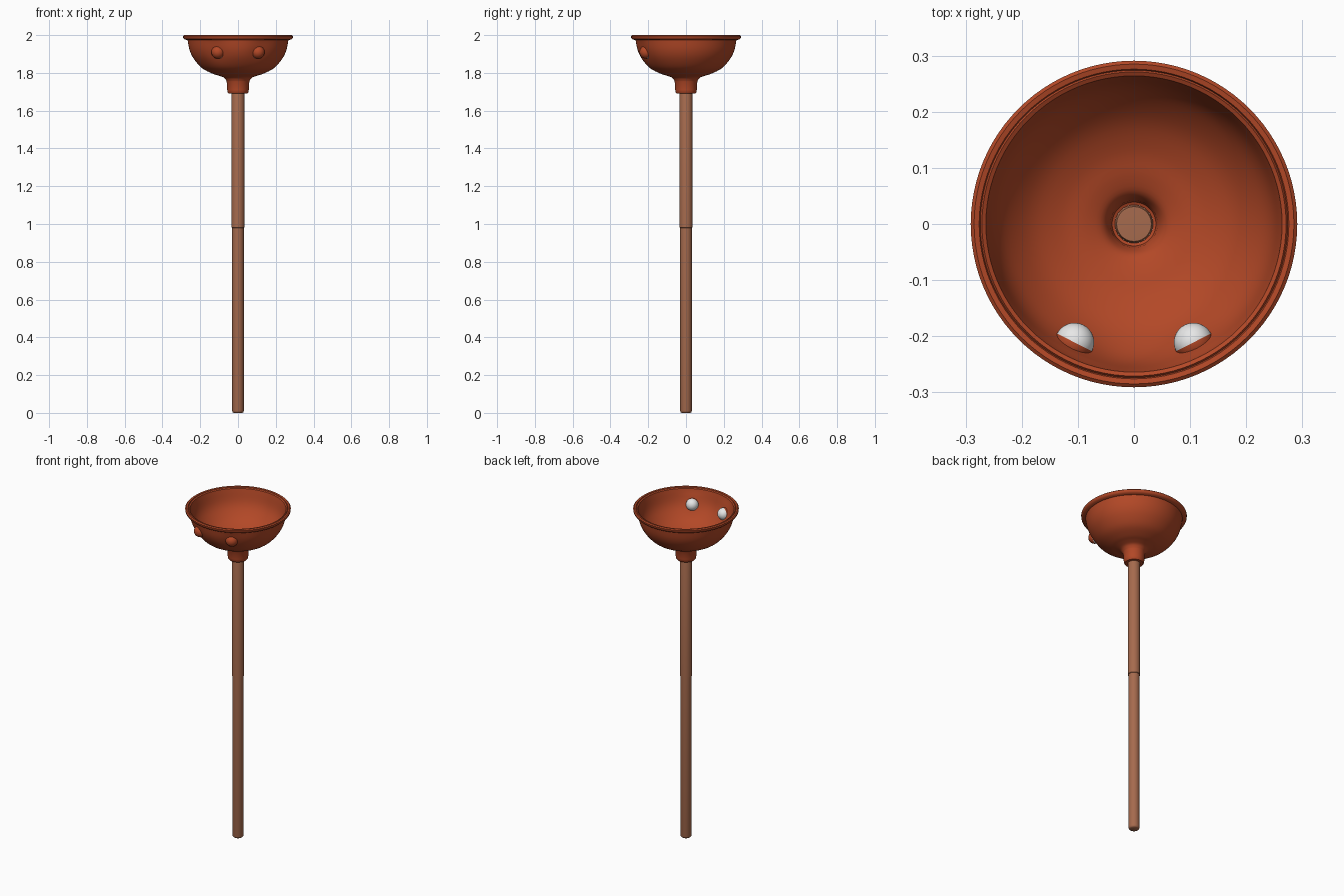
import bpy, bmesh, math
from mathutils import Vector

if "Cube" in bpy.data.objects:
    bpy.data.objects.remove(bpy.data.objects["Cube"])


def material(name, rgb):
    mat = bpy.data.materials.new(name)
    mat.use_nodes = True
    mat.diffuse_color = (*rgb, 1)
    mat.node_tree.nodes["Principled BSDF"].inputs["Base Color"].default_value = (*rgb, 1)
    return mat


rubber = material("red rubber", (0.45, 0.065, 0.02))
wood = material("brown wood", (0.38, 0.145, 0.075))
white = material("eye white", (0.8, 0.8, 0.8))


def finish(name, bm, mats, angle=40):
    mesh = bpy.data.meshes.new(name)
    bm.to_mesh(mesh)
    bm.free()
    for mat in mats:
        mesh.materials.append(mat)
    obj = bpy.data.objects.new(name, mesh)
    bpy.context.collection.objects.link(obj)
    bpy.ops.object.select_all(action="DESELECT")
    obj.select_set(True)
    bpy.context.view_layer.objects.active = obj
    bpy.ops.object.shade_smooth_by_angle(angle=math.radians(angle))
    return obj


def smooth_path(points, steps=4):
    # Catmull-Rom curve through the profile points
    pts = [Vector(p) for p in points]
    pts = [pts[0]] + pts + [pts[-1]]
    out = []
    for a, b, c, d in zip(pts, pts[1:], pts[2:], pts[3:]):
        for i in range(steps):
            t = i / steps
            out.append(b + (c - a) * t / 2 + (a * 2 - b * 5 + c * 4 - d) * t * t / 2
                       + (b * 3 - a - c * 3 + d) * t ** 3 / 2)
    return out + [pts[-1]]


def lathe(profile, sides):
    # Spin a (radius, height) profile around the z axis
    bm = bmesh.new()
    verts = [bm.verts.new((r, 0, z)) for r, z in profile]
    edges = [bm.edges.new(pair) for pair in zip(verts, verts[1:])]
    bmesh.ops.spin(bm, geom=verts + edges, cent=(0, 0, 0), axis=(0, 0, 1),
                   angle=math.tau, steps=sides)
    bmesh.ops.remove_doubles(bm, verts=bm.verts, dist=0.0001)
    bmesh.ops.recalc_face_normals(bm, faces=bm.faces)
    return bm


# Rubber cup: collar, outer bowl, rolled rim with groove, inner bowl, socket
collar = [(0.034, 1.69), (0.05, 1.69), (0.055, 1.697), (0.057, 1.71)]
outer = [(0.06, 1.755), (0.073, 1.774), (0.1, 1.785), (0.135, 1.796), (0.19, 1.825),
         (0.233, 1.873), (0.256, 1.92), (0.267, 1.974)]
rim = [(0.283, 1.977), (0.29, 1.985), (0.291, 1.995), (0.285, 2.0),
       (0.276, 1.998), (0.274, 1.993), (0.271, 1.997), (0.264, 1.993)]
inner = [(0.26, 1.975), (0.247, 1.92), (0.224, 1.878), (0.182, 1.835),
         (0.13, 1.807), (0.085, 1.794), (0.055, 1.78), (0.042, 1.755)]
socket = [(0.039, 1.735), (0.034, 1.733)]
profile = collar + smooth_path(outer) + rim + smooth_path(inner) + socket
bm = lathe(profile, 96)
EYES = [Vector((side * 0.106, -0.211, 1.91)) for side in (-1, 1)]
# Soft hollow in the wall around each eye
for v in bm.verts:
    if 1.8 < v.co.z < 1.97:
        for eye in EYES:
            pull = 0.008 * math.exp(-((v.co - eye).length / 0.055) ** 2)
            v.co -= Vector((v.co.x, v.co.y, 0)).normalized() * pull
finish("rubber_cup", bm, [rubber])

# Wooden handle: lower length, slightly thicker upper length, rounded ends
handle = [(0, 0), (0.024, 0), (0.029, 0.004), (0.031, 0.012), (0.031, 0.98),
          (0.034, 0.982), (0.034, 1.732), (0.031, 1.742), (0, 1.743)]
finish("handle", lathe(handle, 32), [wood])

# Eyes: white half looks into the cup, the rubber lid bulges outward
for eye, name in zip(EYES, ("right_eye", "left_eye")):
    inward = Vector((-eye.x, -eye.y, 0)).normalized()
    bm = bmesh.new()
    bmesh.ops.create_uvsphere(bm, u_segments=32, v_segments=16, radius=0.035)
    turn = Vector((0, 0, 1)).rotation_difference(inward).to_matrix()
    bmesh.ops.rotate(bm, verts=bm.verts, cent=(0, 0, 0), matrix=turn)
    bmesh.ops.translate(bm, verts=bm.verts, vec=eye)
    for face in bm.faces:
        face.material_index = int((face.calc_center_median() - eye).dot(inward) < 0)
    finish(name, bm, [white, rubber])
